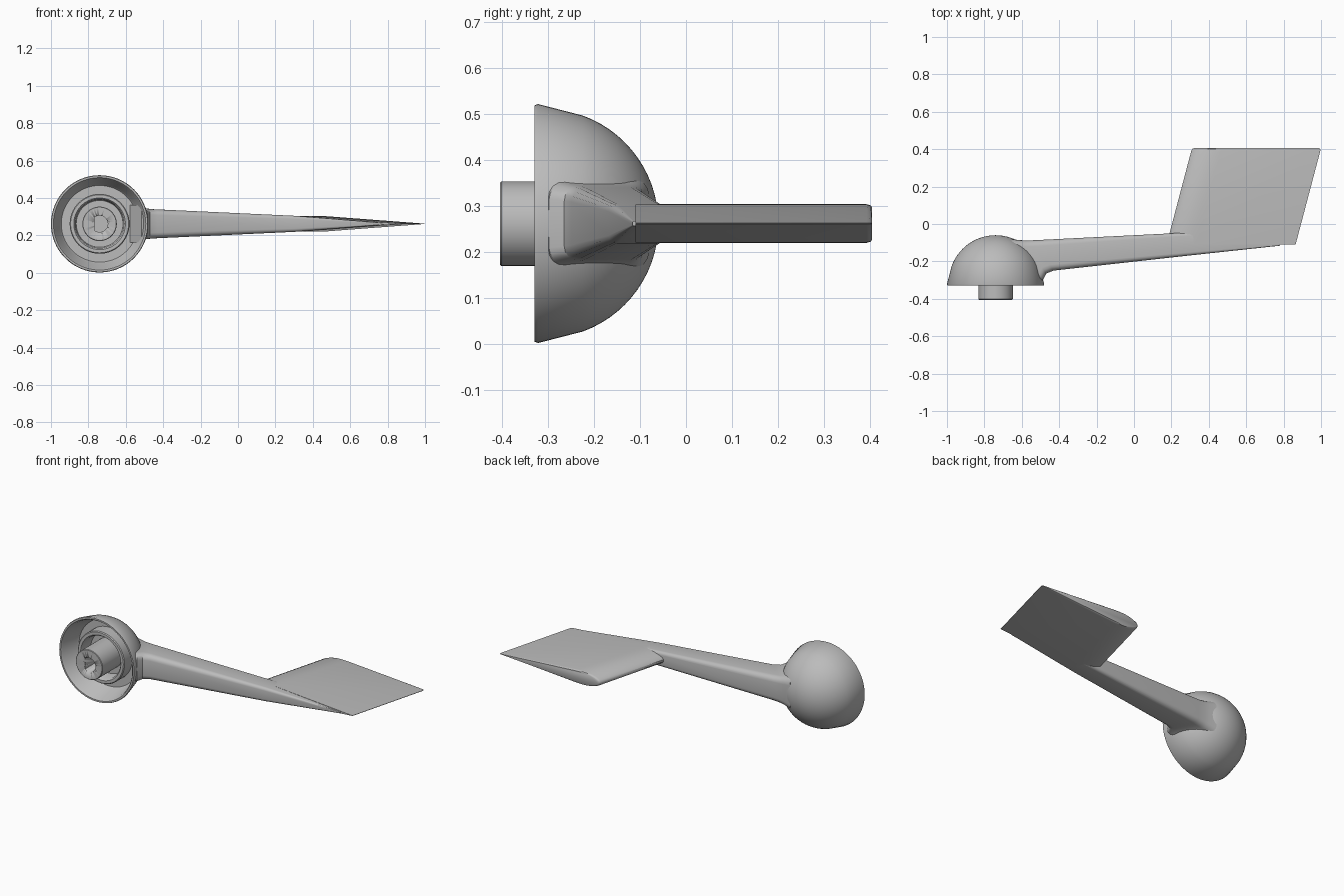
import bpy, bmesh, math
from mathutils import Vector

cube = bpy.data.objects.get("Cube")
if cube:
    bpy.data.objects.remove(cube)

CX, CZ = -0.74, 0.262   # knob axis

grey = bpy.data.materials.new("plain grey")
grey.use_nodes = True
grey.diffuse_color = (0.5, 0.5, 0.5, 1)
grey.node_tree.nodes["Principled BSDF"].inputs["Base Color"].default_value = (0.5, 0.5, 0.5, 1)


def finish(bm, name, angle=35):
    bmesh.ops.recalc_face_normals(bm, faces=bm.faces)
    mesh = bpy.data.meshes.new(name)
    bm.to_mesh(mesh)
    bm.free()
    mesh.materials.append(grey)
    ob = bpy.data.objects.new(name, mesh)
    bpy.context.collection.objects.link(ob)
    bpy.ops.object.select_all(action='DESELECT')
    ob.select_set(True)
    bpy.context.view_layer.objects.active = ob
    bpy.ops.object.shade_smooth_by_angle(angle=math.radians(angle))
    return ob


def loft(bm, rings):
    """Skin closed rings of points and cap both ends."""
    loops = [[bm.verts.new(p) for p in ring] for ring in rings]
    for a, b in zip(loops, loops[1:]):
        for i in range(len(a)):
            j = (i + 1) % len(a)
            bm.faces.new((a[i], a[j], b[j], b[i]))
    bm.faces.new(loops[0])
    bm.faces.new(loops[-1])


# Hollow domed knob with inner collar and shaft, turned about the y axis
R, yc = 0.25, -0.31
dome = [(R * math.sin(a), yc + R * math.cos(a)) for a in (math.radians(d) for d in range(0, 71, 5))]
inside = [(0.26, -0.322), (0.257, -0.33), (0.247, -0.33), (0.24, -0.32), (0.213, -0.22),
          (0.205, -0.21), (0.16, -0.21), (0.16, -0.285), (0.155, -0.29), (0.138, -0.29),
          (0.13, -0.28), (0.125, -0.21), (0.092, -0.21), (0.092, -0.402), (0.089, -0.405), (0, -0.405)]
bm = bmesh.new()
pts = [bm.verts.new((CX + r, y, CZ)) for r, y in dome + inside]
edges = [bm.edges.new(e) for e in zip(pts, pts[1:])]
bmesh.ops.spin(bm, geom=pts + edges, cent=(CX, 0, CZ), axis=(0, 1, 0), angle=math.tau, steps=64)
bmesh.ops.remove_doubles(bm, verts=bm.verts, dist=0.0005)
knob = finish(bm, "knob")

# D-shaped shaft socket
bm = bmesh.new()
arc = [math.radians(-130 + 260 * i / 24) for i in range(25)]
loft(bm, [[(CX + 0.044 * math.cos(a), y, CZ + 0.044 * math.sin(a)) for a in arc] for y in (-0.45, -0.27)])
cutter = finish(bm, "socket_cutter")
cutter.hide_render = True
cutter.hide_viewport = True
cut = knob.modifiers.new("socket", 'BOOLEAN')
cut.object = cutter
cut.solver = 'EXACT'


# Tapered lever arm with rounded edges and a flared root
def arm_ring(x_front, x_back, y_front, y_back, half):
    r = min(0.4 * half, 0.3 * (y_back - y_front))
    ring = []
    for sy, sz, start in ((1, 1, 0), (-1, 1, 90), (-1, -1, 180), (1, -1, 270)):
        for k in range(5):
            a = math.radians(start + 22.5 * k)
            y = (y_back - r if sy > 0 else y_front + r) + r * math.cos(a)
            t = (y - y_front) / (y_back - y_front)
            ring.append((x_front + t * (x_back - x_front), y, CZ + sz * (half - r) + r * math.sin(a)))
    return ring


bm = bmesh.new()
loft(bm, [arm_ring(*s) for s in (
    (-0.515, -0.66, -0.305, -0.08, 0.100),
    (-0.485, -0.615, -0.298, -0.086, 0.088),
    (-0.470, -0.580, -0.265, -0.088, 0.082),
    (-0.430, -0.540, -0.249, -0.087, 0.078),
    (0.300, 0.300, -0.168, -0.045, 0.043),
    (0.780, 0.780, -0.116, -0.080, 0.005))])
finish(bm, "lever_arm")

# Slanted wedge blade: rounded nose, sharp trailing edge
half_profile = [(0, 0.006), (0.008, 0.016), (0.03, 0.027), (0.06, 0.036),
                (0.09, 0.041), (0.12, 0.042), (0.16, 0.041), (0.69, 0.001)]
outline = [(u, h) for u, h in half_profile] + [(u, -h) for u, h in reversed(half_profile)]


def blade_ring(y, inset=0.0, root=False):
    ring = []
    for u, h in outline:
        yy = y + (0.055 * max(0, 1 - u / 0.12) if root else 0)
        x = 0.203 + 0.264 * yy + u
        x += inset * (1 - 2 * u / 0.69)
        ring.append(Vector((x, yy, CZ + h * (1 - inset * 16))))
    return ring


bm = bmesh.new()
loft(bm, [blade_ring(-0.11, root=True), blade_ring(0.393), blade_ring(0.402, 0.004), blade_ring(0.405, 0.010)])
finish(bm, "blade")
